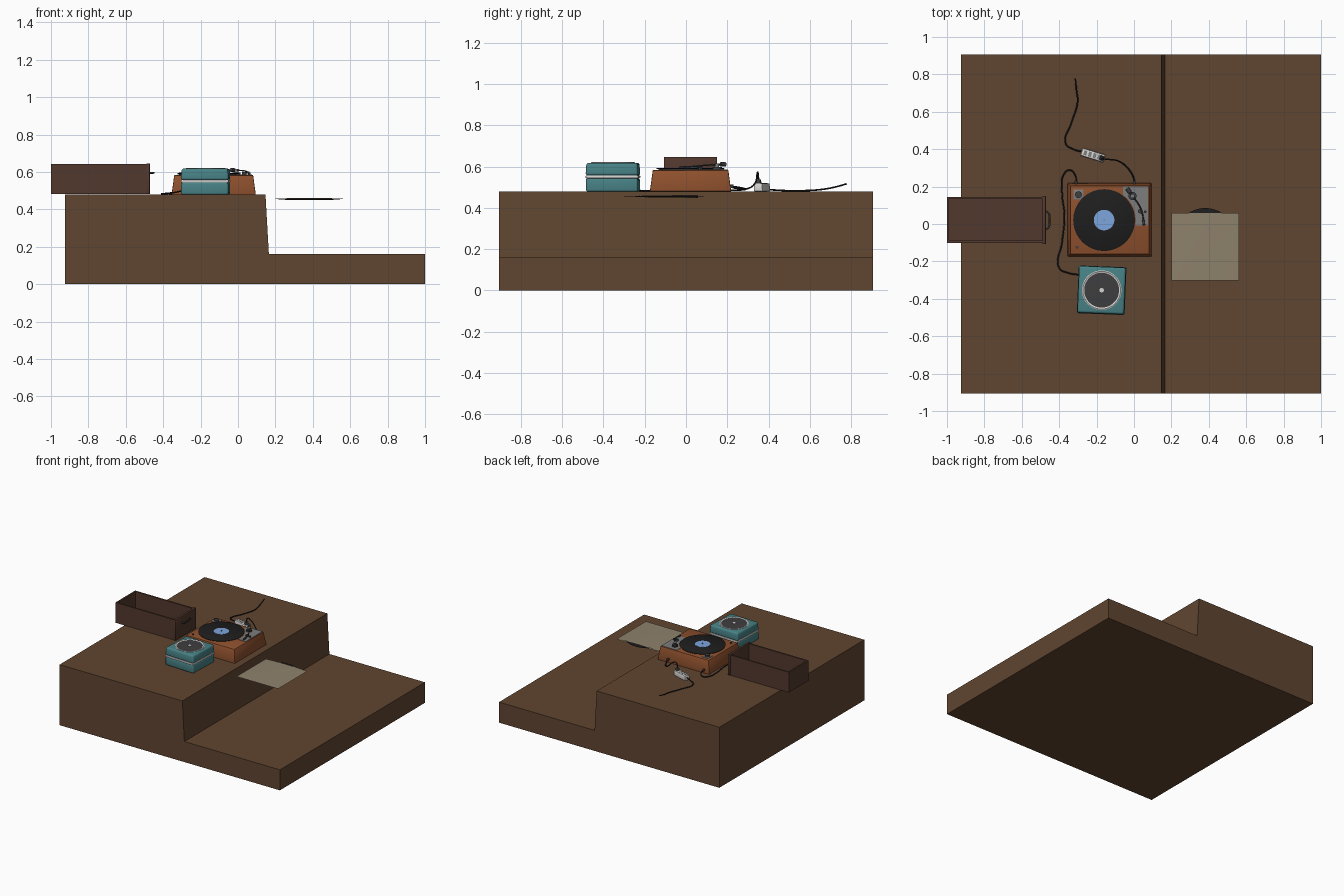
import bpy, bmesh, math
from mathutils import Vector, Matrix

if "Cube" in bpy.data.objects:
    bpy.data.objects.remove(bpy.data.objects["Cube"])

def mat(name, r, g, b):
    m = bpy.data.materials.new(name)
    m.diffuse_color = [((c / 255 + 0.055) / 1.055) ** 2.4 for c in (r, g, b)] + [1]
    m.use_nodes = True
    m.node_tree.nodes["Principled BSDF"].inputs["Base Color"].default_value = m.diffuse_color
    return m

WOOD = mat("brown_wood", 96, 69, 48)
DRAWER = mat("dark_wood", 82, 56, 46)
ORANGE = mat("orange_wood", 142, 80, 45)
BLACK = mat("vinyl_black", 30, 30, 31)
BLUE = mat("label_blue", 125, 165, 222)
TEAL = mat("teal", 72, 130, 134)
WHITE = mat("white", 215, 213, 210)
GREY = mat("grey_metal", 125, 125, 125)
DARK = mat("dark_grey", 62, 62, 64)
PAPER = mat("paper", 143, 130, 108)

def finish(name, bm, m, smooth=False):
    bmesh.ops.recalc_face_normals(bm, faces=bm.faces)
    me = bpy.data.meshes.new(name)
    bm.to_mesh(me)
    bm.free()
    o = bpy.data.objects.new(name, me)
    bpy.context.collection.objects.link(o)
    me.materials.append(m)
    if smooth:
        bpy.ops.object.select_all(action='DESELECT')
        o.select_set(True)
        bpy.context.view_layer.objects.active = o
        bpy.ops.object.shade_smooth_by_angle(angle=math.radians(35))
    return o

def box(name, c, s, m, inset=0, bevel=0, rot=0, segs=2):
    """Box with centre c, size s, top edges pulled in by inset."""
    bm = bmesh.new()
    bmesh.ops.create_cube(bm, size=1)
    for v in bm.verts:
        k = inset if v.co.z > 0 else 0
        v.co = Vector((v.co.x * (s[0] - 2 * k), v.co.y * (s[1] - 2 * k), v.co.z * s[2]))
    if bevel:
        bmesh.ops.bevel(bm, geom=bm.edges[:], offset=bevel, segments=segs, affect='EDGES', profile=0.5)
    bm.transform(Matrix.Translation(c) @ Matrix.Rotation(math.radians(rot), 4, 'Z'))
    return finish(name, bm, m, bevel > 0)

def lathe(name, c, profile, m, n=48):
    """Spin (radius, z) points around the vertical axis through c."""
    bm = bmesh.new()
    vs = [bm.verts.new((r, 0, z)) for r, z in profile]
    es = [bm.edges.new(p) for p in zip(vs, vs[1:])]
    bmesh.ops.spin(bm, geom=vs + es, cent=(0, 0, 0), axis=(0, 0, 1), angle=2 * math.pi, steps=n)
    bmesh.ops.remove_doubles(bm, verts=bm.verts, dist=1e-5)
    bm.transform(Matrix.Translation(c))
    return finish(name, bm, m, True)

def disc(name, c, r, h, m, n=48):
    return lathe(name, c, [(0, 0), (r, 0), (r, h), (0, h)], m, n)

def tube(name, pts, r, m):
    cu = bpy.data.curves.new(name, 'CURVE')
    cu.dimensions = '3D'
    cu.bevel_depth, cu.bevel_resolution, cu.resolution_u = r, 2, 8
    cu.use_fill_caps = True
    sp = cu.splines.new('BEZIER')
    sp.bezier_points.add(len(pts) - 1)
    for b, p in zip(sp.bezier_points, pts):
        b.co = p
        b.handle_left_type = b.handle_right_type = 'AUTO'
    o = bpy.data.objects.new(name, cu)
    bpy.context.collection.objects.link(o)
    cu.materials.append(m)
    bpy.ops.object.select_all(action='DESELECT')
    o.select_set(True)
    bpy.context.view_layer.objects.active = o
    bpy.ops.object.convert(target='MESH')

# Stepped floor block, extruded along y
bm = bmesh.new()
prof = [(-0.925, 0), (1, 0), (1, 0.162), (0.165, 0.162), (0.147, 0.478), (-0.925, 0.478)]
f = bm.faces.new([bm.verts.new((x, -0.905, z)) for x, z in prof])
ext = bmesh.ops.extrude_face_region(bm, geom=[f])
bmesh.ops.translate(bm, vec=(0, 1.81, 0), verts=[v for v in ext['geom'] if isinstance(v, bmesh.types.BMVert)])
finish("stepped_floor", bm, WOOD)

# Open drawer with front panel and handle
box("drawer_front", (-0.48, 0.022, 0.564), (0.018, 0.258, 0.164), DRAWER, bevel=0.003)
box("drawer_back", (-0.994, 0.022, 0.562), (0.012, 0.244, 0.16), DRAWER)
box("drawer_bottom", (-0.744, 0.022, 0.487), (0.51, 0.24, 0.01), DRAWER)
for side, y in (("left", -0.095), ("right", 0.139)):
    box("drawer_side_" + side, (-0.744, y, 0.562), (0.512, 0.012, 0.16), DRAWER)
tube("drawer_handle", [(-0.474, -0.03, 0.595), (-0.456, -0.018, 0.595), (-0.452, 0.02, 0.595),
                       (-0.456, 0.058, 0.595), (-0.474, 0.07, 0.595)], 0.005, DARK)

# Turntable body and record
box("turntable_body", (-0.13, 0.022, 0.531), (0.45, 0.394, 0.104), ORANGE, inset=0.014, bevel=0.004)
for x in (-0.32, 0.06):
    for y in (-0.14, 0.185):
        disc("turntable_foot", (x, y, 0.476), 0.015, 0.01, DARK, 16)
RC = (-0.16, 0.021, 0)
lathe("platter", RC, [(0, 0.58), (0.145, 0.58), (0.148, 0.588), (0, 0.588)], DARK)
lathe("record", RC, [(0, 0.588), (0.164, 0.588), (0.165, 0.591), (0.162, 0.593), (0, 0.593)], BLACK, 64)
disc("record_label", (-0.16, 0.021, 0.5925), 0.055, 0.0015, BLUE)
disc("spindle", (-0.16, 0.021, 0.59), 0.004, 0.012, GREY, 16)

# Tonearm on its plate (plate corner is cut around the record)
bm = bmesh.new()
arc = [(RC[0] + 0.17 * math.cos(a), RC[1] + 0.17 * math.sin(a))
       for a in [math.radians(-10 + 6 * i) for i in range(11)]]
f = bm.faces.new([bm.verts.new((x, y, 0.582)) for x, y in
                  [(0.075, arc[0][1])] + arc + [(-0.058, arc[-1][1]), (-0.058, 0.2), (0.075, 0.2)]])
ext = bmesh.ops.extrude_face_region(bm, geom=[f])
bmesh.ops.translate(bm, vec=(0, 0, 0.004), verts=[v for v in ext['geom'] if isinstance(v, bmesh.types.BMVert)])
finish("tonearm_plate", bm, GREY)
disc("tonearm_base", (-0.008, 0.15, 0.585), 0.022, 0.012, DARK, 24)
disc("tonearm_pivot", (-0.008, 0.15, 0.595), 0.011, 0.02, GREY, 20)
tube("tonearm", [(-0.03, 0.18, 0.61), (-0.008, 0.15, 0.609), (0.03, 0.095, 0.606),
                 (0.046, 0.05, 0.602), (0.052, 0.012, 0.598)], 0.0035, DARK)
tube("counterweight", [(-0.037, 0.19, 0.61), (-0.021, 0.168, 0.61)], 0.011, DARK)
box("tonearm_head", (0.052, 0.008, 0.597), (0.014, 0.03, 0.009), DARK, bevel=0.002, rot=8)
disc("arm_rest", (0.034, 0.068, 0.585), 0.012, 0.014, DARK, 16)
disc("arm_rest_knob", (0.06, 0.066, 0.585), 0.007, 0.012, DARK, 16)

# Speed control at the back corner
box("control_plate", (-0.297, 0.157, 0.584), (0.054, 0.054, 0.006), GREY, bevel=0.0015)
disc("control_knob", (-0.297, 0.157, 0.586), 0.018, 0.012, DARK, 20)
disc("start_button", (-0.305, -0.125, 0.582), 0.008, 0.006, DARK, 16)

# Portable speaker: two shells, trim band, grille on top
SX, SY = -0.173, -0.354
box("speaker_lower", (SX, SY, 0.511), (0.252, 0.252, 0.066), TEAL, bevel=0.01, rot=-2.3, segs=3)
box("speaker_core", (SX, SY, 0.549), (0.244, 0.244, 0.03), TEAL, rot=-2.3)
box("speaker_band", (SX, SY, 0.55), (0.256, 0.256, 0.014), WHITE, bevel=0.005, rot=-2.3)
box("speaker_upper", (SX, SY, 0.587), (0.256, 0.256, 0.062), TEAL, inset=0.004, bevel=0.012, rot=-2.3, segs=3)
lathe("grille_ring", (SX, SY, 0.616), [(0.093, 0), (0.106, 0), (0.106, 0.004), (0.101, 0.006), (0.093, 0.003)], WHITE)
lathe("grille", (SX, SY, 0.616), [(0.095, 0.002), (0.07, 0.003), (0, 0.003)], DARK)
disc("grille_dot", (SX, SY, 0.617), 0.012, 0.004, WHITE, 24)

# Power strip with sockets and plug
ang = math.radians(-17)
ux, uy = math.cos(ang), math.sin(ang)
box("power_strip", (-0.22, 0.368, 0.499), (0.13, 0.045, 0.038), WHITE, inset=0.002, bevel=0.004, rot=-17)
for i in range(4):
    t = -0.042 + 0.026 * i
    box("socket", (-0.22 + ux * t, 0.368 + uy * t, 0.5175), (0.016, 0.026, 0.003), GREY, rot=-17)
box("plug", (-0.172, 0.352, 0.527), (0.024, 0.026, 0.022), DARK, inset=0.004, bevel=0.003, rot=-17)

# Cables
tube("speaker_cable", [(-0.295, -0.272, 0.50), (-0.35, -0.262, 0.488), (-0.4, -0.235, 0.484),
                       (-0.385, -0.1, 0.484), (-0.372, 0.04, 0.484), (-0.385, 0.17, 0.484), (-0.378, 0.26, 0.486),
                       (-0.345, 0.288, 0.49), (-0.315, 0.262, 0.498), (-0.31, 0.205, 0.505)], 0.004, BLACK)
tube("power_cable", [(0.002, 0.205, 0.505), (0, 0.24, 0.495), (-0.03, 0.295, 0.492), (-0.08, 0.335, 0.52),
                     (-0.13, 0.345, 0.565), (-0.16, 0.348, 0.57), (-0.172, 0.352, 0.535)], 0.004, BLACK)
tube("wall_cable", [(-0.275, 0.386, 0.5), (-0.325, 0.4, 0.49), (-0.365, 0.43, 0.486), (-0.335, 0.54, 0.483),
                    (-0.302, 0.65, 0.488), (-0.308, 0.72, 0.5), (-0.314, 0.778, 0.516)], 0.004, BLACK)
for x, y in ((-0.31, 0.216), (0.002, 0.216)):
    box("jack", (x, y, 0.505), (0.014, 0.03, 0.014), DARK, bevel=0.002)

# Record sleeve: two bulged sheets with a record poking out
for name, sgn in (("sleeve_upper", 1), ("sleeve_lower", -1)):
    bm = bmesh.new()
    bmesh.ops.create_grid(bm, x_segments=12, y_segments=12, size=0.18)
    for v in bm.verts:
        u, w = v.co.x / 0.18, v.co.y / 0.18
        v.co.z = sgn * (0.0015 + 0.005 * (1 - u ** 2) * (1 - ((w - 1) / 2) ** 2))
    bm.transform(Matrix.Translation((0.381, -0.121, 0.455)))
    finish(name, bm, PAPER, True)
disc("sleeved_record", (0.381, -0.08, 0.4535), 0.165, 0.003, BLACK, 64)
